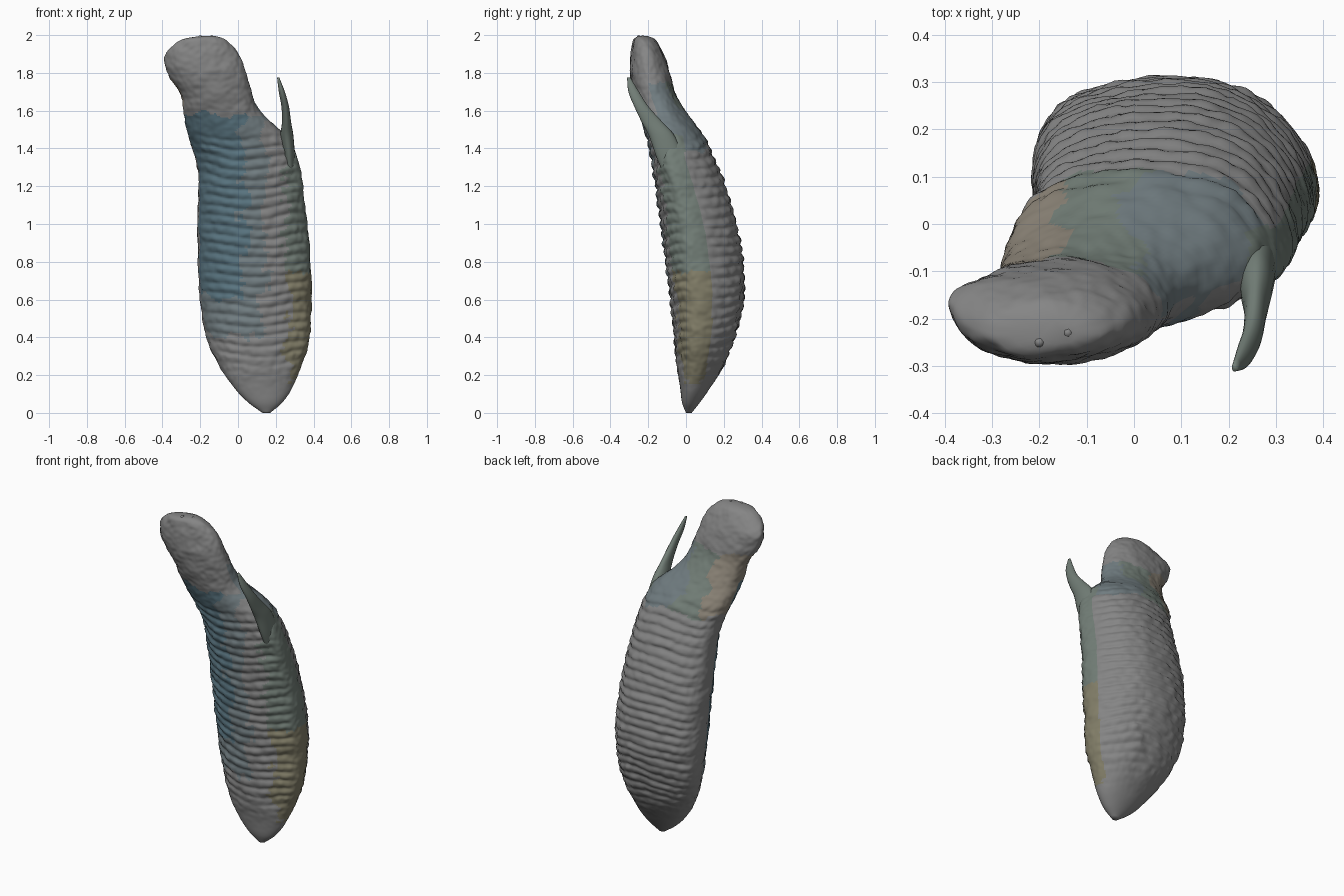
import bpy, bmesh, math
from mathutils import Vector, noise

if "Cube" in bpy.data.objects:
    bpy.data.objects.remove(bpy.data.objects["Cube"])

# Body sections: z, left x, right x, front y, back y, y of widest line
SECTIONS = [
    (0.00, 0.13, 0.17, 0.00, 0.03, 0.015),
    (0.05, 0.06, 0.23, -0.02, 0.07, 0.02),
    (0.12, -0.01, 0.28, -0.03, 0.12, 0.03),
    (0.25, -0.10, 0.335, -0.05, 0.20, 0.05),
    (0.40, -0.165, 0.378, -0.065, 0.26, 0.07),
    (0.60, -0.20, 0.39, -0.085, 0.308, 0.08),
    (0.80, -0.21, 0.385, -0.11, 0.304, 0.06),
    (1.00, -0.212, 0.365, -0.135, 0.27, 0.03),
    (1.20, -0.21, 0.342, -0.165, 0.21, -0.02),
    (1.35, -0.225, 0.315, -0.19, 0.15, -0.06),
    (1.47, -0.265, 0.25, -0.215, 0.09, -0.08),
    (1.60, -0.29, 0.115, -0.25, -0.005, -0.13),
    (1.70, -0.31, 0.07, -0.28, -0.06, -0.16),
    (1.80, -0.375, 0.042, -0.293, -0.085, -0.18),
    (1.88, -0.388, 0.012, -0.293, -0.11, -0.19),
    (1.94, -0.35, -0.025, -0.285, -0.14, -0.215),
    (1.98, -0.29, -0.07, -0.275, -0.17, -0.23),
    (1.995, -0.20, -0.12, -0.255, -0.205, -0.23),
]


def hermite(rows, z):
    """Smooth interpolation between the section rows."""
    i = 0
    while i < len(rows) - 2 and z > rows[i + 1][0]:
        i += 1
    a, b = rows[i], rows[i + 1]
    p, n = rows[max(i - 1, 0)], rows[min(i + 2, len(rows) - 1)]
    h = b[0] - a[0]
    t = (z - a[0]) / h
    out = []
    for k in range(1, len(a)):
        ma = (b[k] - p[k]) / (b[0] - p[0]) * h
        mb = (n[k] - a[k]) / (n[0] - a[0]) * h
        out.append((2*t**3 - 3*t**2 + 1)*a[k] + (t**3 - 2*t**2 + t)*ma
                   + (3*t**2 - 2*t**3)*b[k] + (t**3 - t**2)*mb)
    return out


def step(a, b, v):
    t = min(max((v - a) / (b - a), 0), 1)
    return t * t * (3 - 2 * t)


def power(v, n):
    return math.copysign(abs(v) ** (2 / n), v)


def material(name, color):
    m = bpy.data.materials.new(name)
    m.diffuse_color = (*color, 1)
    m.use_nodes = True
    m.node_tree.nodes["Principled BSDF"].inputs["Base Color"].default_value = m.diffuse_color
    return m


def finish(name, bm, mats):
    bmesh.ops.recalc_face_normals(bm, faces=bm.faces)
    me = bpy.data.meshes.new(name)
    bm.to_mesh(me)
    bm.free()
    for m in mats:
        me.materials.append(m)
    for p in me.polygons:
        p.use_smooth = True
    ob = bpy.data.objects.new(name, me)
    bpy.context.collection.objects.link(ob)
    return ob


def loft(bm, rings):
    vs = [[bm.verts.new(p) for p in r] for r in rings]
    n = len(vs[0])
    for a, b in zip(vs, vs[1:]):
        for i in range(n):
            bm.faces.new((a[i], a[(i+1) % n], b[(i+1) % n], b[i]))
    bm.faces.new(vs[0][::-1])
    bm.faces.new(vs[-1])


def body_point(z, ang):
    x0, x1, y0, y1, ym = hermite(SECTIONS, z)
    c, s = math.cos(ang), math.sin(ang)
    cx, hx = (x0 + x1) / 2, (x1 - x0) / 2
    # skewed section: left flank sits further back, right edge further forward
    mid = step(0.1, 0.5, z) * (1 - step(1.3, 1.6, z))
    left = 0.5 - 0.5 * c
    head = step(1.6, 1.8, z) * (1 - step(1.88, 1.95, z))
    ym += mid * (left * 0.065 - (1 - left) * 0.015) + head * (left - 0.5) * 0.04
    e = 2.05 + mid * (left * (0.45 if s > 0 else -0.1) - (1 - left) * (0.25 if s > 0 else 0))
    hy = (y1 - ym) if s > 0 else (ym - y0)
    p = Vector((cx + hx * power(c, e), ym + hy * power(s, e), z))
    # staggered kernel rows, fading on the flanks and at both ends
    row = (z + 0.016 * noise.noise(p * 5)) / 0.052 + 0.3 * math.sin(ang * 3)
    col = ang * 24 / math.tau + 0.5 * (math.floor(row) % 2)
    bump = abs(math.sin(math.pi * row)) * (0.6 + 0.4 * abs(math.sin(math.pi * col)))
    fade = step(0.12, 0.4, z) * (1 - step(1.40, 1.52, z))
    fade *= step(0.15, 0.8 if c < 0 else 0.6, abs(s))
    rough = noise.noise(p * 13) * 0.007 + noise.noise(p * 40) * 0.004
    d = 0.011 * (bump - 0.65) * fade + rough * step(0.05, 0.3, z)
    out = Vector((c * hy, s * hx, 0))
    return p + out.normalized() * d * min(1, hx / 0.1)


grey = material("grey husk", (0.235, 0.235, 0.235))
blue = material("blue grey", (0.10, 0.175, 0.215))
slate = material("slate grey", (0.165, 0.205, 0.22))
olive = material("olive", (0.225, 0.21, 0.14))
teal = material("green grey", (0.17, 0.21, 0.185))
tan = material("tan grey", (0.26, 0.23, 0.185))

# Ribbed body with stalk-like upper end
SEG, ROWS = 112, 250
bm = bmesh.new()
loft(bm, [[body_point(1.995 * j / ROWS, math.tau * i / SEG) for i in range(SEG)]
          for j in range(ROWS + 1)])
for f in bm.faces:
    x, y, z = f.calc_center_median()
    ym = hermite(SECTIONS, min(max(z, 0), 1.995))[4]
    q = Vector((x, y, z))
    wob = noise.noise(q * 8) * 0.07 + noise.noise(q * 30) * 0.04
    if y < ym + 0.02 and 0.4 < z + wob < 1.56 and x + wob < 0.14:
        f.material_index = 1 if x + wob < 0.03 and z + wob > 0.6 else 2
    elif x + wob > 0.25 and y < ym + 0.06 and 0.15 < z < 1.55:
        f.material_index = 3 if z + wob < 0.75 else 4
    elif y > ym - 0.03 and 1.40 < z + wob * 0.5 < 1.75:
        f.material_index = 5 if x + wob < -0.14 else 4 if x + wob < 0.0 else 2
finish("ribbed_body", bm, [grey, blue, slate, olive, teal, tan])

# Curled leaf blade on the right: z, centre x, centre y, half width x, half width y
BLADE = [
    (1.18, 0.280, -0.03, 0.020, 0.05),
    (1.35, 0.272, -0.085, 0.029, 0.07),
    (1.47, 0.259, -0.13, 0.034, 0.068),
    (1.54, 0.257, -0.18, 0.024, 0.055),
    (1.62, 0.25, -0.235, 0.02, 0.038),
    (1.70, 0.232, -0.277, 0.016, 0.028),
    (1.775, 0.213, -0.303, 0.006, 0.009),
]
bm = bmesh.new()
rings = []
for j in range(41):
    z = 1.18 + 0.595 * j / 40
    cx, cy, a, b = hermite(BLADE, z)
    rings.append([(cx + a * math.cos(t), cy + b * math.sin(t), z)
                  for t in (math.tau * i / 20 for i in range(20))])
loft(bm, rings)
finish("leaf_blade", bm, [teal])

# Small broken fibres on the upper end
for k, (x, y) in enumerate([(-0.20, -0.25), (-0.14, -0.23)]):
    bm = bmesh.new()
    bmesh.ops.create_icosphere(bm, subdivisions=2, radius=0.02)
    for v in bm.verts:
        v.co = Vector((x + v.co.x * 0.7, y + v.co.y * 0.7, 1.976 + v.co.z * 1.2))
    finish(f"end_fibre_{k + 1}", bm, [grey])
